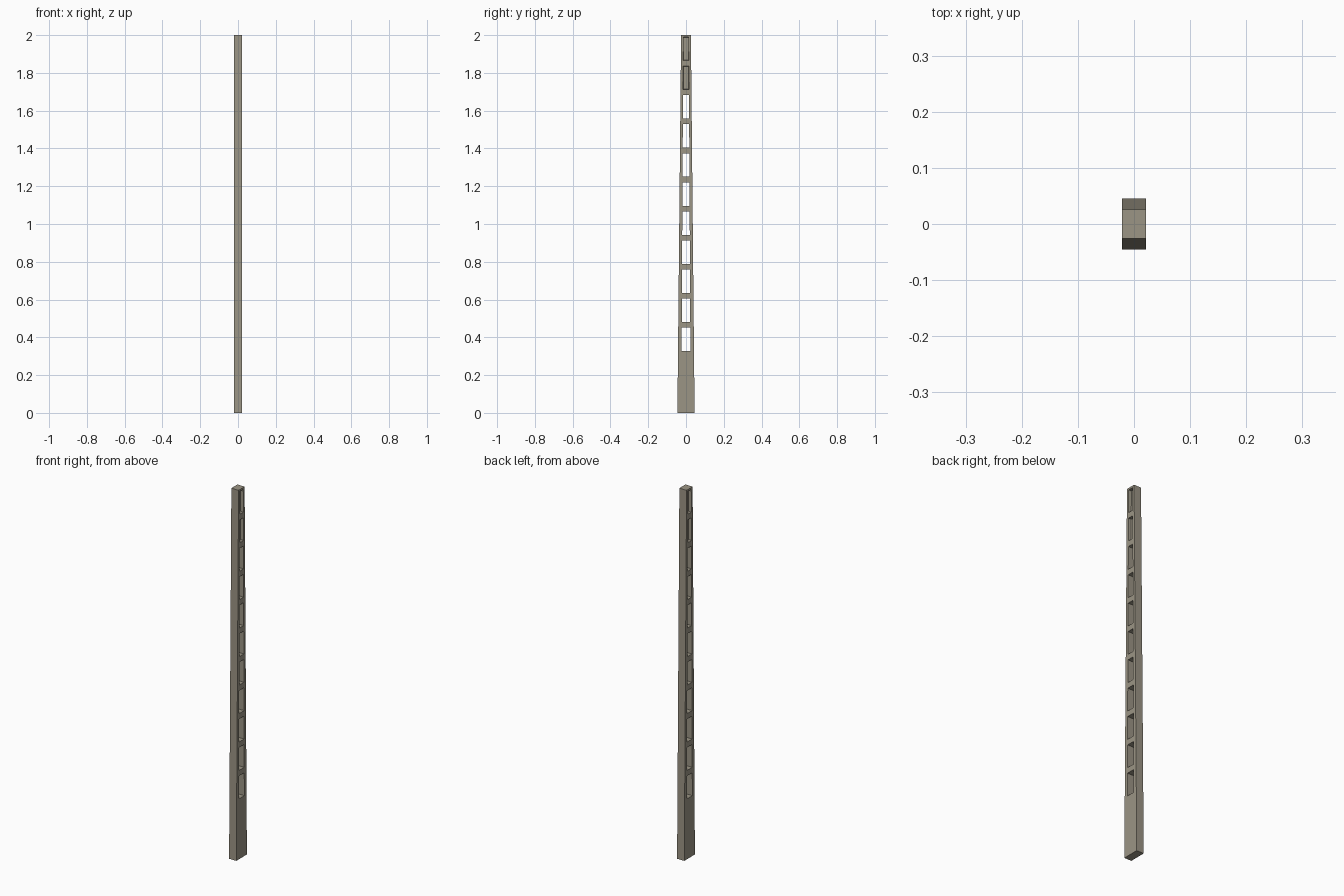
import bpy, bmesh

if "Cube" in bpy.data.objects:
    bpy.data.objects.remove(bpy.data.objects["Cube"])

HALF_X, HEIGHT = 0.0215, 2.0
BASE_Y, TOP_Y = 0.0455, 0.026


def half_y(z):
    return BASE_Y + (TOP_Y - BASE_Y) * z / HEIGHT


def add_block(bm, x0, x1, z0, z1, y0, y1, f0=1.0, f1=1.0):
    """Six-sided block; half-width y0 at z0 and y1 at z1, scaled by f0/f1 at each x end."""
    rings = []
    for x, f in ((x0, f0), (x1, f1)):
        zc, zh = (z0 + z1) / 2, (z1 - z0) / 2 - (1 - f) * 0.015
        rings.append([bm.verts.new((x, y * f, zc + s * zh))
                      for y, s in ((-y0, -1), (y0, -1), (y1, 1), (-y1, 1))])
    a, b = rings
    bm.faces.new(a[::-1])
    bm.faces.new(b)
    for i in range(4):
        j = (i + 1) % 4
        bm.faces.new((a[i], a[j], b[j], b[i]))


def make_object(name, bm):
    bmesh.ops.recalc_face_normals(bm, faces=bm.faces)
    mesh = bpy.data.meshes.new(name)
    bm.to_mesh(mesh)
    bm.free()
    obj = bpy.data.objects.new(name, mesh)
    bpy.context.collection.objects.link(obj)
    return obj


concrete = bpy.data.materials.new("warm grey concrete")
concrete.diffuse_color = (0.33, 0.30, 0.235, 1)
concrete.use_nodes = True
concrete.node_tree.nodes["Principled BSDF"].inputs["Base Color"].default_value = concrete.diffuse_color

# Tapered pole shaft
bm = bmesh.new()
add_block(bm, -HALF_X, HALF_X, 0, HEIGHT, BASE_Y, TOP_Y)
pole = make_object("concrete_pole", bm)
pole.data.materials.append(concrete)

# Openings: nine go right through, the top two are recesses on both sides
bm = bmesh.new()
for i in range(11):
    z0 = 0.327 + i * 0.1539
    z1 = z0 + 0.124
    w0, w1 = half_y(z0) * 0.55, half_y(z1) * 0.55
    if i < 9:
        add_block(bm, -0.05, 0.05, z0, z1, w0, w1)
    else:
        for s in (-1, 1):
            add_block(bm, s * 0.006, s * (HALF_X + 0.002), z0, z1, w0, w1, 0.88, 1.0)
cutter = make_object("opening_cutter", bm)
cutter.data.materials.append(concrete)
cutter.hide_render = True

cut = pole.modifiers.new("openings", 'BOOLEAN')
cut.operation = 'DIFFERENCE'
cut.solver = 'EXACT'
cut.object = cutter
bpy.context.view_layer.objects.active = pole
pole.select_set(True)
bpy.ops.object.modifier_apply(modifier=cut.name)
bpy.data.objects.remove(cutter)
